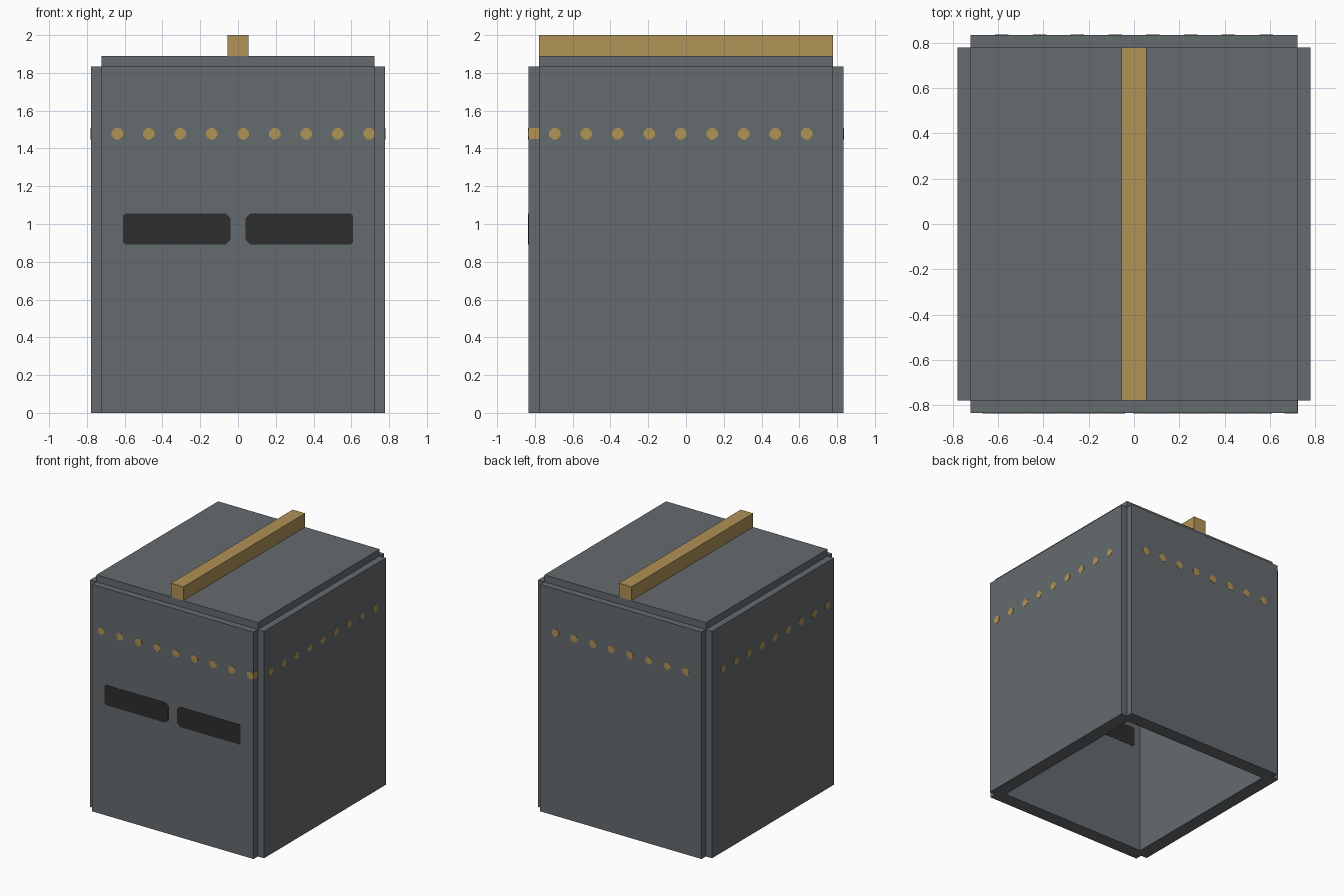
import bpy
import bmesh
import math
from mathutils import Vector

cube = bpy.data.objects.get("Cube")
if cube:
    bpy.data.objects.remove(cube)

U = 1 / 18          # design unit: the model is 36 units tall
PAINT = 0.004       # thickness of painted plates
X, Y, Z = Vector((1, 0, 0)), Vector((0, 1, 0)), Vector((0, 0, 1))


def material(name, rgb):
    mat = bpy.data.materials.new(name)
    mat.use_nodes = True
    colour = (*rgb, 1)
    mat.diffuse_color = colour
    mat.node_tree.nodes["Principled BSDF"].inputs["Base Color"].default_value = colour
    return mat


STEEL = material("steel grey", (0.13, 0.145, 0.156))
BRASS = material("brass", (0.434, 0.287, 0.093))
DARK = material("slot black", (0.026, 0.026, 0.026))


def finish(bm, name, mat):
    bmesh.ops.recalc_face_normals(bm, faces=bm.faces)
    mesh = bpy.data.meshes.new(name)
    bm.to_mesh(mesh)
    bm.free()
    mesh.materials.append(mat)
    obj = bpy.data.objects.new(name, mesh)
    bpy.context.collection.objects.link(obj)
    return obj


def add_prism(bm, outline, right, up, start, depth):
    """Extrude a 2D outline along the axis right x up, from start by depth."""
    axis = right.cross(up)
    verts = [bm.verts.new(right * a + up * b + axis * start) for a, b in outline]
    face = bm.faces.new(verts)
    moved = bmesh.ops.extrude_face_region(bm, geom=[face])["geom"]
    bmesh.ops.translate(bm, vec=axis * depth,
                        verts=[g for g in moved if isinstance(g, bmesh.types.BMVert)])


def rect(x0, x1, y0, y1):
    return [(x0, y0), (x1, y0), (x1, y1), (x0, y1)]


def upright(name, outline, z0, z1, mat):
    """Vertical prism with its plan outline given in design units."""
    bm = bmesh.new()
    add_prism(bm, [(a * U, b * U) for a, b in outline], X, Y, z0 * U, (z1 - z0) * U)
    return finish(bm, name, mat)


# Walls: flat front and back, sides with stepped ends
upright("front_wall", rect(-13, 13, -15, -13), 0, 33, STEEL)
upright("back_wall", rect(-13, 13, 13, 15), 0, 33, STEEL)
half = [(12, 13), (13, 13), (13, 14), (14, 14)]
side = half + [(a, -b) for a, b in reversed(half)]
upright("left_wall", side, 0, 33, STEEL)
upright("right_wall", [(-a, b) for a, b in side], 0, 33, STEEL)

# Roof and crest
upright("roof_cap", rect(-13, 13, -14, 14), 33, 34, STEEL)
upright("ceiling", rect(-12, 12, -13, 13), 32, 33, STEEL)
upright("crest", rect(-1, 1, -14, 14), 34, 36, BRASS)


# Rivet rows, trimmed at the wall edge
def rivet_row(name, right, face, first, count, limit):
    bm = bmesh.new()
    for i in range(count):
        outline = []
        for k in range(8):
            t = math.pi / 8 + k * math.pi / 4
            a = (first + 3 * i) * U + 0.032 * math.cos(t)
            outline.append((min(a, limit * U), 1.478 + 0.032 * math.sin(t)))
        add_prism(bm, outline, right, Z, face * U - PAINT / 2, PAINT)
    finish(bm, name, BRASS)


rivet_row("front_rivets", X, 15, -11.5, 9, 13)
rivet_row("back_rivets", -X, 15, -10.5, 8, 13)
rivet_row("left_rivets", Y, 14, -12.5, 9, 14)
rivet_row("right_rivets", -Y, 14, -11.5, 9, 14)

# Last front rivet wraps around the wall edge
bm = bmesh.new()
add_prism(bm, rect(-15 * U, -14 * U, 1.45, 1.507), Y, Z, 13 * U - PAINT / 2, PAINT)
finish(bm, "edge_rivet", BRASS)

# Eye slots, shown on both faces of the front wall
inner, outer, low, high, big, small = 0.04, 0.608, 0.892, 1.055, 0.025, 0.01
slot = [(inner + big, low), (outer - small, low), (outer, low + small),
        (outer, high - small), (outer - small, high), (inner + big, high),
        (inner, high - big), (inner, low + big)]
for name, sign in (("left_eye_slot", 1), ("right_eye_slot", -1)):
    bm = bmesh.new()
    for face in (15, 13):
        add_prism(bm, [(sign * a, b) for a, b in slot], X, Z, face * U - PAINT / 2, PAINT)
    finish(bm, name, DARK)
